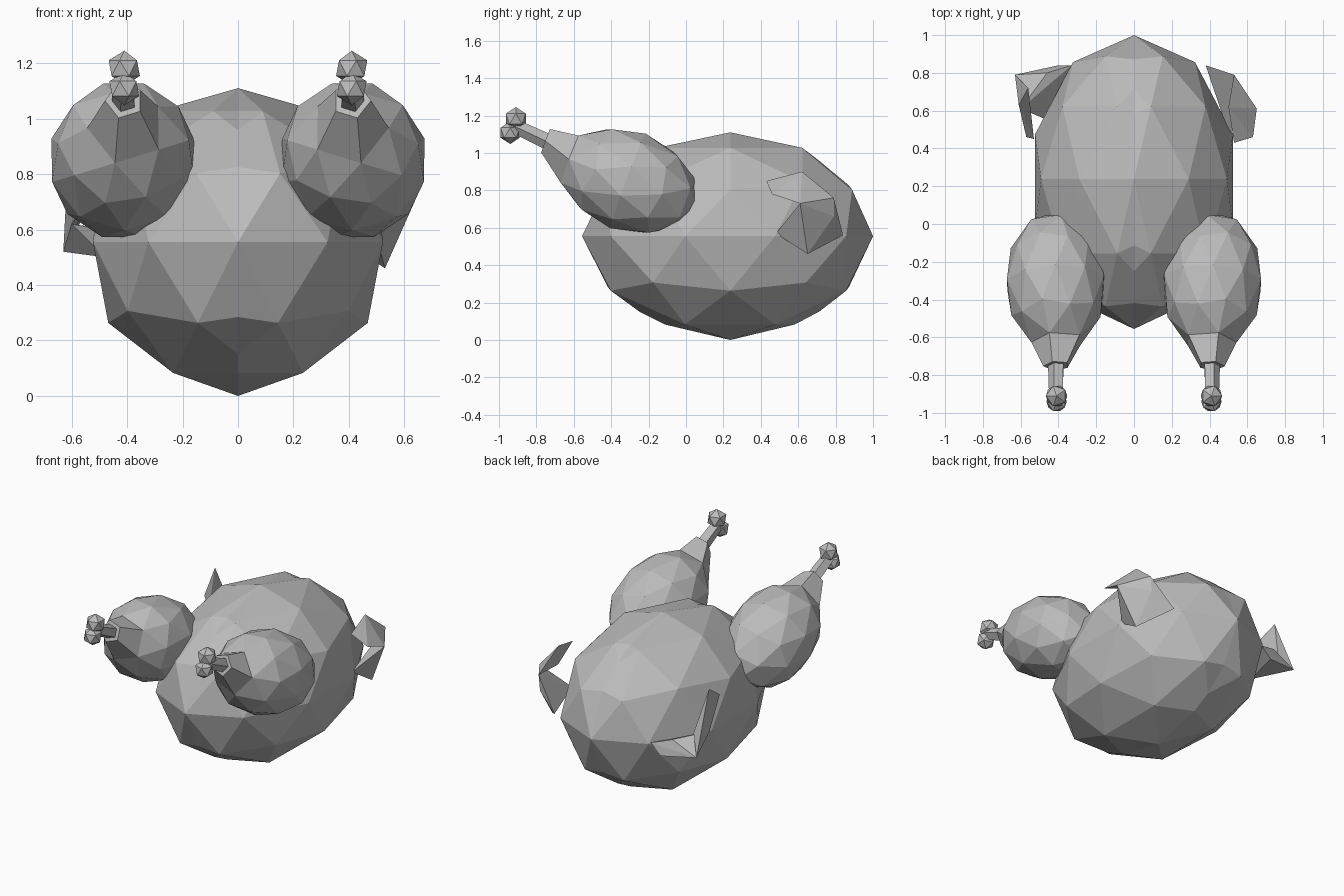
import bpy, bmesh
from mathutils import Vector, Matrix

cube = bpy.data.objects.get("Cube")
if cube:
    bpy.data.objects.remove(cube, do_unlink=True)

GREY = (0.5, 0.5, 0.5, 1.0)
grey = bpy.data.materials.new("plain grey")
grey.use_nodes = True
grey.diffuse_color = GREY
bsdf = next(n for n in grey.node_tree.nodes if n.type == 'BSDF_PRINCIPLED')
bsdf.inputs["Base Color"].default_value = GREY


def finish(bm, name, mirror=False):
    """Turn a bmesh into a flat-shaded object, optionally mirrored across x."""
    bmesh.ops.recalc_face_normals(bm, faces=bm.faces)
    mesh = bpy.data.meshes.new(name)
    bm.to_mesh(mesh)
    bm.free()
    mesh.materials.append(grey)
    obj = bpy.data.objects.new(name, mesh)
    bpy.context.collection.objects.link(obj)
    if mirror:
        obj.modifiers.new("mirror", 'MIRROR').use_axis[0] = True
    return obj


def ico(subdivisions, radius=1.0):
    bm = bmesh.new()
    bmesh.ops.create_icosphere(bm, subdivisions=subdivisions, radius=radius)
    return bm


def hull(name, points):
    """Faceted solid wrapped around a few corner points."""
    bm = bmesh.new()
    verts = [bm.verts.new(p) for p in points]
    res = bmesh.ops.convex_hull(bm, input=verts)
    loose = {v for v in res["geom_interior"] if isinstance(v, bmesh.types.BMVert)}
    bmesh.ops.delete(bm, geom=list(loose), context='VERTS')
    return finish(bm, name)


# Body: half a faceted ball, stretched front to back and mirrored
bm = ico(2)
bmesh.ops.bisect_plane(bm, geom=bm.verts[:] + bm.edges[:] + bm.faces[:],
                       plane_co=(0, 0, 0), plane_no=(1, 0, 0), clear_inner=True)
for v in bm.verts:
    x, y, z = v.co
    v.co = (0.55 * x, 0.222 + 0.778 * y + 0.015 * (1 - y * y), 0.555 + 0.555 * z)
finish(bm, "body", mirror=True)

# Drumstick: tilted egg whose tip is opened and drawn out into a bone
axis = Vector((-0.04, -0.936, 0.351)).normalized()
place = Matrix.Translation((0.415, -0.31, 0.85)) @ axis.to_track_quat('Z', 'Y').to_matrix().to_4x4()
bm = ico(2)
bmesh.ops.dissolve_verts(bm, verts=[max(bm.verts, key=lambda v: v.co.z)])
bmesh.ops.transform(bm, matrix=place @ Matrix.Diagonal((0.27, 0.27, 0.39, 1)), verts=bm.verts)
tip = next(f for f in bm.faces if len(f.verts) == 5)
neck, knob = Vector((0.41, -0.75, 1.065)), Vector((0.41, -0.91, 1.14))
for center, radius in ((neck, 0.07), (neck, 0.045), (knob, 0.04)):
    res = bmesh.ops.extrude_face_region(bm, geom=[tip])
    bmesh.ops.delete(bm, geom=[tip], context='FACES_ONLY')
    tip = next(g for g in res["geom"] if isinstance(g, bmesh.types.BMFace))
    middle = tip.calc_center_median()
    for v in tip.verts:
        v.co = center + (v.co - middle).normalized() * radius
finish(bm, "drumstick", mirror=True)

# Two knuckles on the end of each bone
for name, center, radius in (("upper_knuckle", (0.41, -0.91, 1.182), 0.063),
                             ("lower_knuckle", (0.41, -0.94, 1.108), 0.06)):
    bm = ico(1, radius)
    bmesh.ops.translate(bm, verts=bm.verts, vec=center)
    finish(bm, name, mirror=True)

# Left wing: upper arm rises to the elbow, the folded tip points forward
elbow = [(0.65, 0.61, 0.73), (0.53, 0.79, 0.76)]
hull("left_upper_wing", elbow + [(0.5, 0.48, 0.57), (0.53, 0.65, 0.46),
                                 (0.38, 0.84, 0.56), (0.52, 0.79, 0.66)])
hull("left_wing_tip", elbow + [(0.5, 0.62, 0.9), (0.52, 0.6, 0.76),
                               (0.63, 0.46, 0.78), (0.53, 0.43, 0.85)])

# Right wing: upper arm lies flat, the tip folds up and forward
elbow = [(-0.63, 0.79, 0.52), (-0.6, 0.61, 0.62)]
hull("right_upper_wing", elbow + [(-0.33, 0.84, 0.56), (-0.4, 0.84, 0.49),
                                  (-0.48, 0.56, 0.5), (-0.46, 0.8, 0.6)])
hull("right_wing_tip", elbow + [(-0.56, 0.72, 0.64), (-0.61, 0.63, 0.91),
                                (-0.57, 0.46, 0.8), (-0.53, 0.45, 0.72)])
